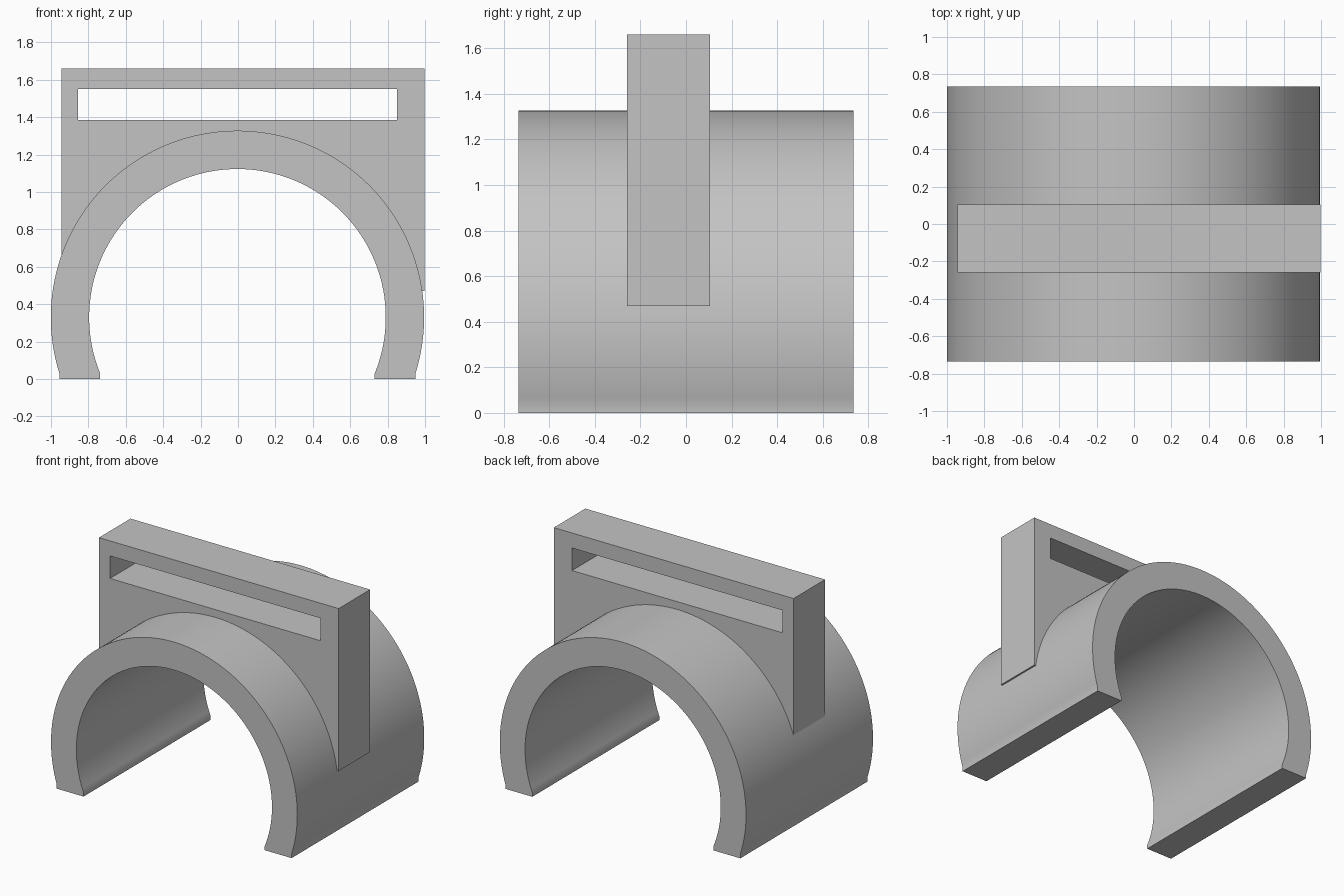
import bpy
import bmesh
from math import sin, cos, asin, acos, pi, sqrt, radians

cube = bpy.data.objects.get("Cube")
if cube:
    bpy.data.objects.remove(cube, do_unlink=True)

CX, CZ = -0.003, 0.33        # centre of the arch
R_OUT, R_IN = 0.998, 0.793
FOOT = 0.03                  # height of the straight feet

grey = bpy.data.materials.new("plain grey")
grey.use_nodes = True
grey.diffuse_color = (0.55, 0.55, 0.55, 1)
grey.node_tree.nodes["Principled BSDF"].inputs["Base Color"].default_value = (0.55, 0.55, 0.55, 1)


def arc(radius, start, end, steps=96):
    return [(CX + radius * cos(start + (end - start) * i / steps),
             CZ + radius * sin(start + (end - start) * i / steps))
            for i in range(steps + 1)]


def extrude_profile(name, loops, y_min, y_max):
    """Fill closed x-z outlines (inner loops are holes) and extrude along y."""
    curve = bpy.data.curves.new(name, "CURVE")
    curve.dimensions = "2D"
    curve.fill_mode = "BOTH"
    curve.extrude = (y_max - y_min) / 2
    for loop in loops:
        spline = curve.splines.new("POLY")
        spline.points.add(len(loop) - 1)
        for point, (x, z) in zip(spline.points, loop):
            point.co = (x, z, 0, 1)
        spline.use_cyclic_u = True
    obj = bpy.data.objects.new(name, curve)
    bpy.context.collection.objects.link(obj)
    obj.rotation_euler.x = pi / 2
    obj.location.y = (y_min + y_max) / 2
    bpy.ops.object.select_all(action="DESELECT")
    obj.select_set(True)
    bpy.context.view_layer.objects.active = obj
    bpy.ops.object.convert(target="MESH")
    obj = bpy.context.object
    # Weld caps to walls
    bm = bmesh.new()
    bm.from_mesh(obj.data)
    bmesh.ops.remove_doubles(bm, verts=bm.verts, dist=0.0002)
    bmesh.ops.recalc_face_normals(bm, faces=bm.faces)
    bm.to_mesh(obj.data)
    bm.free()
    obj.data.materials.clear()
    obj.data.materials.append(grey)
    bpy.ops.object.shade_smooth_by_angle(angle=radians(30))
    return obj


# Open arch with short straight feet
a_out = asin((FOOT - CZ) / R_OUT)
a_in = asin((FOOT - CZ) / R_IN)
outer = arc(R_OUT, a_out, pi - a_out)
inner = arc(R_IN, pi - a_in, a_in)
feet_left = [(outer[-1][0], 0), (inner[0][0], 0)]
feet_right = [(inner[-1][0], 0), (outer[0][0], 0)]
extrude_profile("arch", [outer + feet_left + inner + feet_right], -0.735, 0.735)

# Upright plate with a long slot, its underside buried in the arch wall
LEFT, RIGHT, TOP, LOW = -0.945, 0.998, 1.66, 0.47
R_MID = 0.95
under = arc(R_MID, asin((LOW - CZ) / R_MID), acos((LEFT - CX) / R_MID))
plate = under + [(LEFT, TOP), (RIGHT, TOP), (RIGHT, LOW)]
slot = [(-0.855, 1.385), (0.85, 1.385), (0.85, 1.55), (-0.855, 1.55)]
extrude_profile("slotted_plate", [plate, slot], -0.26, 0.105)
